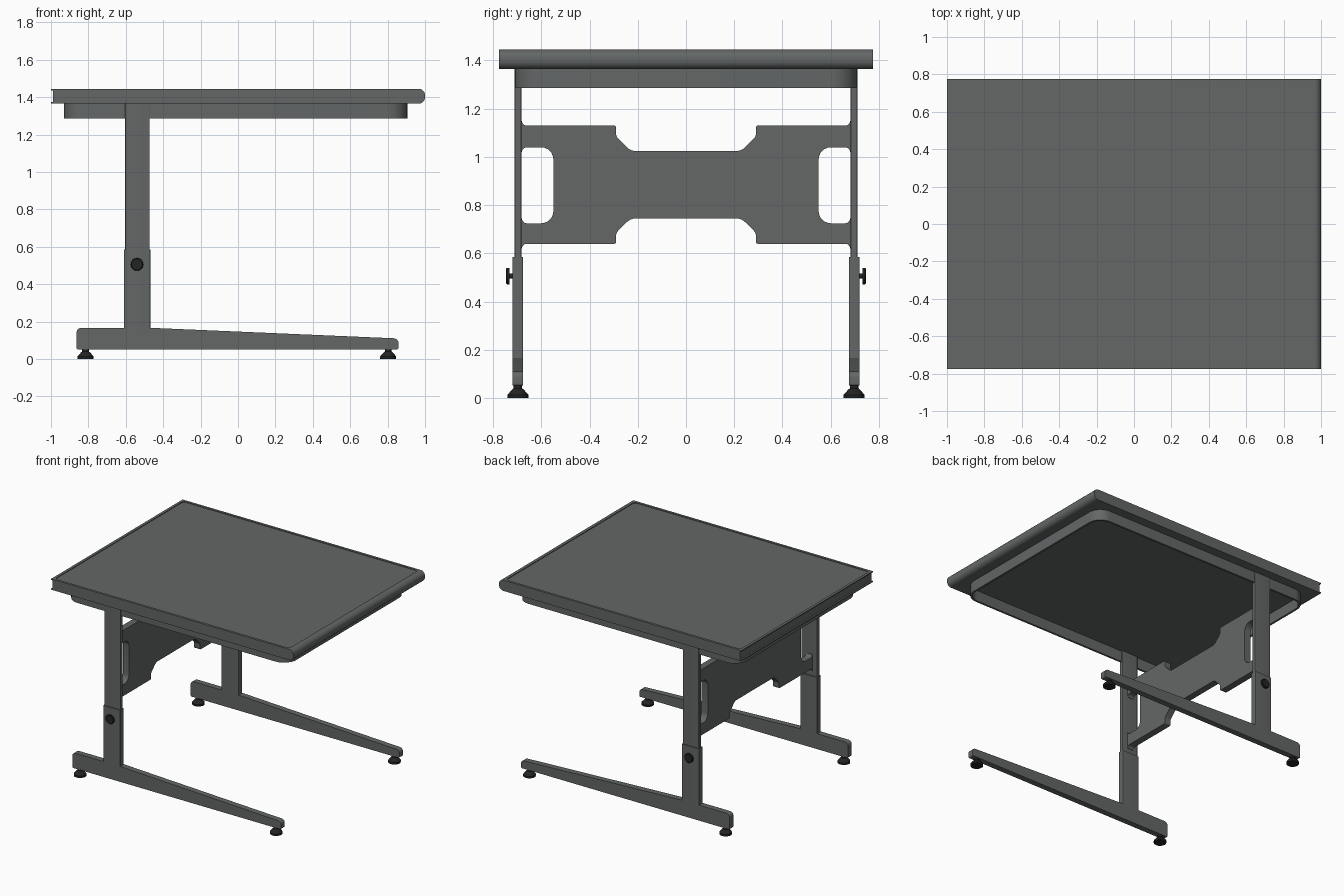
import bpy, bmesh, math
from mathutils import Vector

if "Cube" in bpy.data.objects:
    bpy.data.objects.remove(bpy.data.objects["Cube"])


def material(name, rgb):
    m = bpy.data.materials.new(name)
    m.diffuse_color = (*rgb, 1)
    m.use_nodes = True
    m.node_tree.nodes["Principled BSDF"].inputs["Base Color"].default_value = m.diffuse_color
    return m


GREY = material("slate grey", (0.125, 0.135, 0.133))
BLACK = material("black rubber", (0.017, 0.017, 0.018))


def rounded(pts, seg=5):
    """Outline from (a, b[, radius]) corners, with fillets where a radius is given."""
    out = []
    for i, c in enumerate(pts):
        p = Vector(c[:2])
        if len(c) < 3:
            out.append(p)
            continue
        u = (Vector(pts[i - 1][:2]) - p).normalized()
        v = (Vector(pts[(i + 1) % len(pts)][:2]) - p).normalized()
        half, r = u.angle(v) / 2, c[2]
        t = r / math.tan(half)
        mid = p + (u + v).normalized() * r / math.sin(half)
        d0, d1 = p + u * t - mid, p + v * t - mid
        for k in range(seg + 1):
            s = k / seg
            out.append(mid + (d0 * (1 - s) + d1 * s).normalized() * r)
    return out


def place(p, h, axis):
    return {'X': (h, p[0], p[1]), 'Y': (p[0], h, p[1]), 'Z': (p[0], p[1], h)}[axis]


def loft(name, rings, axis, mat, cyclic=False):
    """Skin a list of (outline, height) rings; cyclic joins last ring to first."""
    bm = bmesh.new()
    vs = [[bm.verts.new(place(p, h, axis)) for p in ring] for ring, h in rings]
    n = len(vs[0])
    for k in range(len(vs) if cyclic else len(vs) - 1):
        a, b = vs[k], vs[(k + 1) % len(vs)]
        for i in range(n):
            j = (i + 1) % n
            bm.faces.new((a[i], a[j], b[j], b[i]))
    if not cyclic:
        bm.faces.new(vs[0][::-1])
        bm.faces.new(vs[-1])
    bmesh.ops.recalc_face_normals(bm, faces=bm.faces)
    me = bpy.data.meshes.new(name)
    bm.to_mesh(me)
    bm.free()
    me.materials.append(mat)
    ob = bpy.data.objects.new(name, me)
    bpy.context.collection.objects.link(ob)
    return ob


def prism(name, outline, axis, lo, hi, mat):
    return loft(name, [(outline, lo), (outline, hi)], axis, mat)


def rect(a0, a1, b0, b1, r):
    return rounded([(a0, b0, r), (a1, b0, r), (a1, b1, r), (a0, b1, r)], 6)


def circle(cx, cy, r, n=16):
    return [Vector((cx + r * math.cos(2 * math.pi * i / n),
                    cy + r * math.sin(2 * math.pi * i / n))) for i in range(n)]


def lathe(name, cx, cy, profile, axis, mat):
    return loft(name, [(circle(cx, cy, r), h) for r, h in profile], axis, mat)


# table top: bullnose on the user edge, groove along the back edge
top = prism("table_top", rounded([
    (-1, 1.365), (1, 1.365, 0.034), (1, 1.445, 0.034), (-1, 1.445),
    (-1, 1.437), (-0.988, 1.437), (-0.988, 1.373), (-1, 1.373)]),
    'Y', -0.775, 0.775, GREY)

# shallow recess of the writing surface
cutter = prism("recess_cutter", rect(-0.98, 0.955, -0.757, 0.757, 0.025),
               'Z', 1.44, 1.5, GREY)
cutter.hide_render = True
cutter.hide_set(True)
cut = top.modifiers.new("recess", 'BOOLEAN')
cut.operation, cut.object, cut.solver = 'DIFFERENCE', cutter, 'EXACT'

# hollow rounded apron under the top
outer = rect(-0.93, 0.905, -0.707, 0.707, 0.1)
inner = rect(-0.915, 0.89, -0.692, 0.692, 0.085)
loft("apron", [(outer, 1.285), (outer, 1.366), (inner, 1.366), (inner, 1.285)],
     'Z', GREY, cyclic=True)

# modesty panel: half outline mirrored about y = 0
half = [(0.23, 1.025, 0.05), (0.29, 1.085, 0.03), (0.29, 1.13, 0.008),
        (0.68, 1.13, 0.019), (0.68, 1.15), (0.69, 1.15), (0.69, 1.02),
        (0.68, 1.02), (0.68, 1.04, 0.019), (0.55, 1.04, 0.05),
        (0.55, 0.725, 0.05), (0.68, 0.725, 0.019), (0.68, 0.745),
        (0.69, 0.745), (0.69, 0.62), (0.68, 0.62), (0.68, 0.64, 0.019),
        (0.29, 0.64, 0.008), (0.29, 0.685, 0.03), (0.23, 0.745, 0.05)]
prism("modesty_panel", rounded(half + [(-c[0], *c[1:]) for c in reversed(half)]),
      'X', -0.565, -0.515, GREY)

foot = rounded([(-0.863, 0.052, 0.008), (-0.863, 0.167, 0.025), (-0.47, 0.167),
                (0.858, 0.11, 0.025), (0.858, 0.052, 0.008)])
for s, side in ((-1, "front"), (1, "back")):
    y = s * 0.697
    # telescoping column
    prism(side + "_upper_column", rect(-0.604, -0.472, y - 0.014, y + 0.014, 0.004),
          'Z', 0.5, 1.367, GREY)
    prism(side + "_lower_column", rect(-0.61, -0.468, y - 0.022, y + 0.022, 0.005),
          'Z', 0.15, 0.585, GREY)
    # tapered foot bar
    prism(side + "_foot_bar", foot, 'Y', y - 0.022, y + 0.022, GREY)
    # levelling pads
    for x, end in ((-0.815, "rear"), (0.803, "fore")):
        lathe(f"{side}_{end}_pad", x, y, [(0.043, 0), (0.043, 0.014), (0.024, 0.036),
                                         (0.018, 0.04), (0.018, 0.056)], 'Z', BLACK)
    # height clamping knob
    lathe(side + "_knob", -0.54, 0.506,
          [(r, s * h) for r, h in ((0.01, 0.71), (0.01, 0.731), (0.034, 0.731),
                                   (0.034, 0.742), (0.03, 0.746))], 'Y', BLACK)

# smooth the fillets, keep edges sharp
bpy.ops.object.select_all(action='DESELECT')
for ob in bpy.context.collection.objects:
    if ob is not cutter and ob.name != cutter.name:
        ob.select_set(True)
        bpy.context.view_layer.objects.active = ob
bpy.ops.object.shade_smooth_by_angle(angle=math.radians(30))
